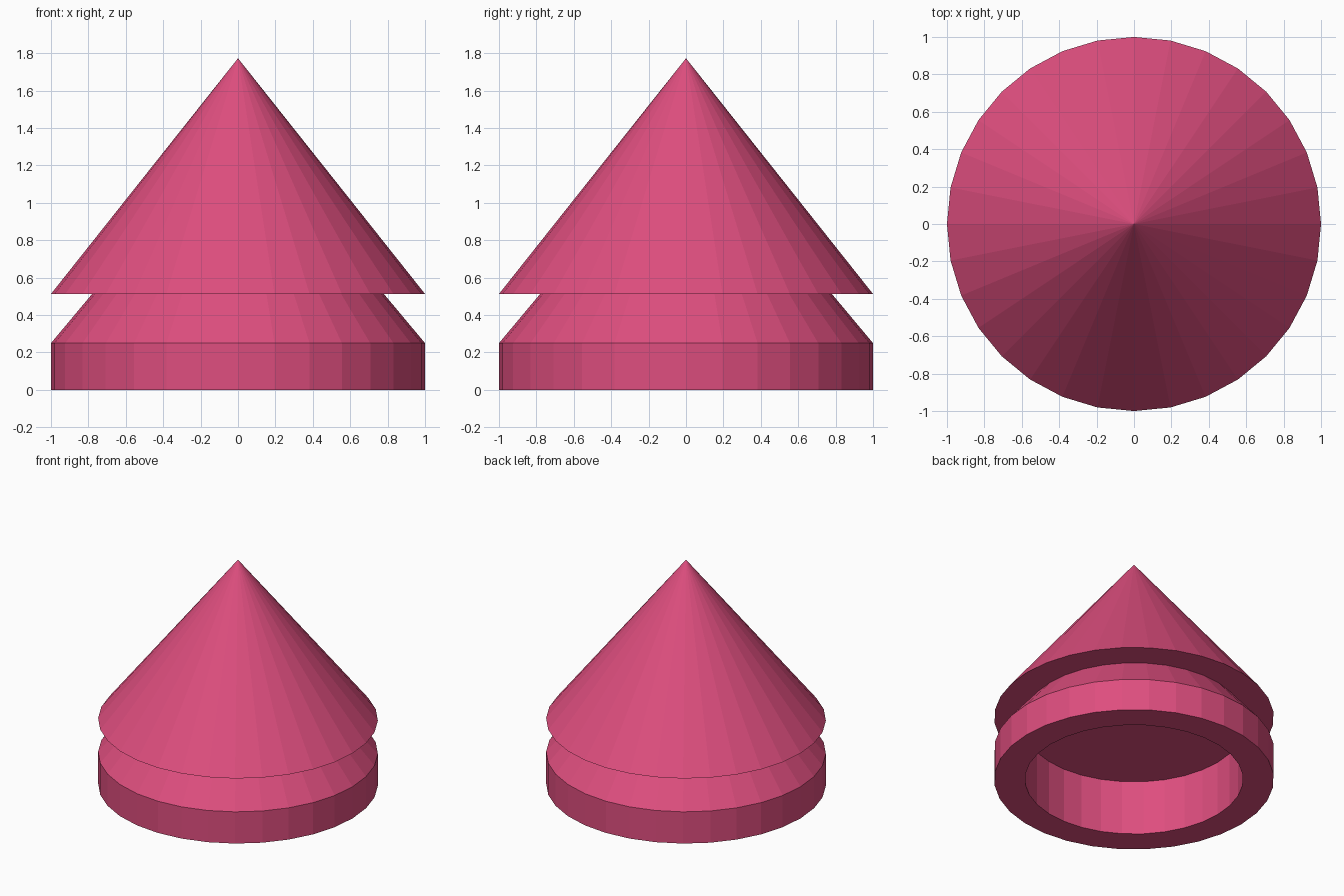
import bpy, bmesh
from math import cos, sin, tau

if "Cube" in bpy.data.objects:
    bpy.data.objects.remove(bpy.data.objects["Cube"])

SIDES = 32

pink = bpy.data.materials.new("pink")
pink.diffuse_color = (0.73, 0.076, 0.21, 1)
pink.use_nodes = True
pink.node_tree.nodes["Principled BSDF"].inputs["Base Color"].default_value = pink.diffuse_color


def lathe(name, profile):
    """Revolve (radius, z) points around z; a zero radius makes a single tip."""
    bm = bmesh.new()
    rings = []
    for r, z in profile:
        if r == 0:
            rings.append([bm.verts.new((0, 0, z))] * SIDES)
        else:
            rings.append([bm.verts.new((r * cos(tau * i / SIDES), r * sin(tau * i / SIDES), z))
                          for i in range(SIDES)])
    for a, b in zip(rings, rings[1:]):
        for i in range(SIDES):
            j = (i + 1) % SIDES
            corners = list(dict.fromkeys((a[i], a[j], b[j], b[i])))
            bm.faces.new(corners)
    bm.faces.new(rings[0][::-1])
    bmesh.ops.recalc_face_normals(bm, faces=bm.faces)
    mesh = bpy.data.meshes.new(name)
    bm.to_mesh(mesh)
    bm.free()
    mesh.materials.append(pink)
    obj = bpy.data.objects.new(name, mesh)
    bpy.context.collection.objects.link(obj)
    return obj


# Recess ceiling and wall, straight base band, sloped collar, overhanging cone
lathe("tiered_cone_cap", [
    (0.78, 0.43), (0.78, 0),
    (1, 0), (1, 0.25),
    (0.78, 0.513), (1, 0.513),
    (0, 1.773),
])
